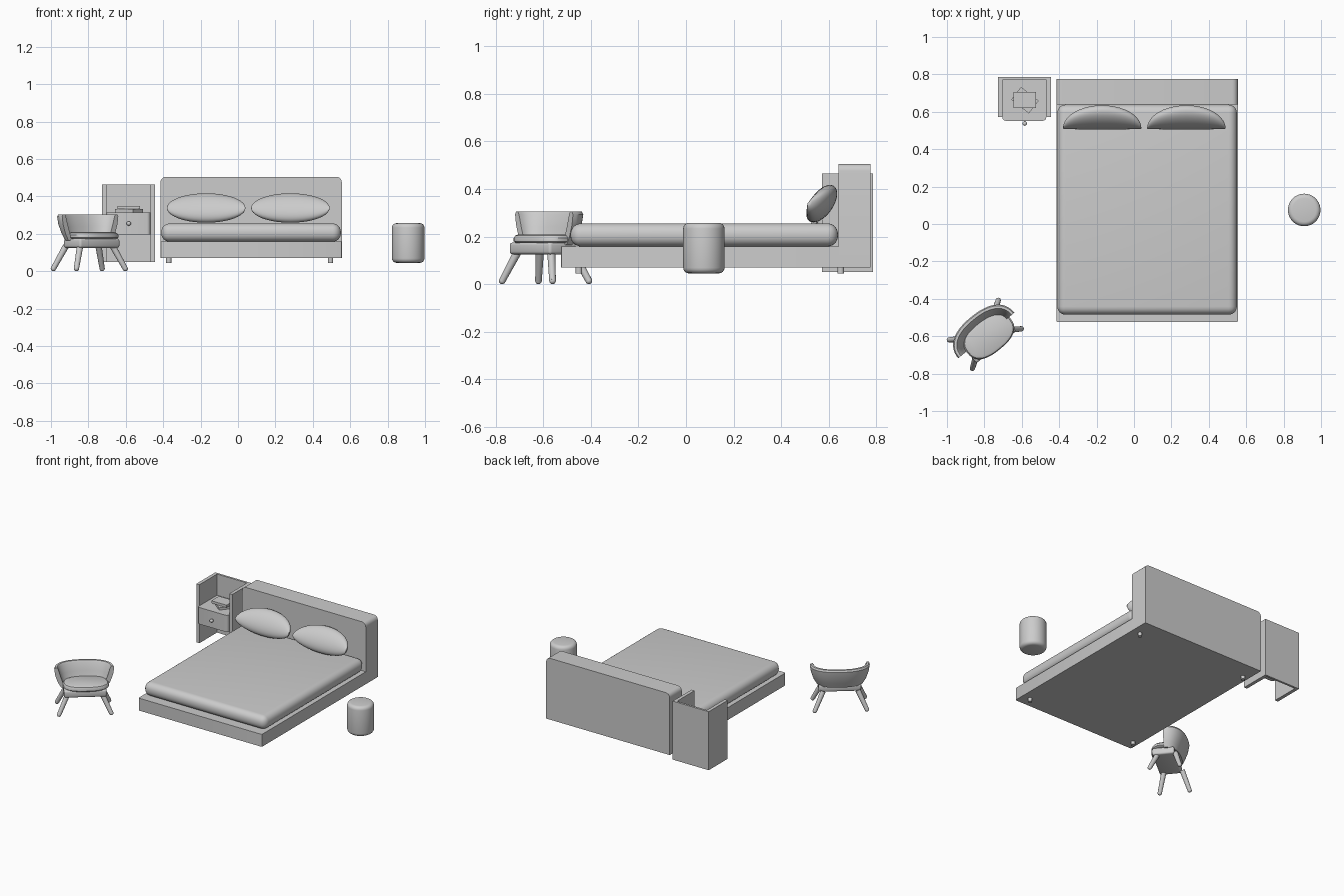
import bpy, bmesh, math
from mathutils import Vector, Matrix

if "Cube" in bpy.data.objects:
    bpy.data.objects.remove(bpy.data.objects["Cube"])

grey = bpy.data.materials.new("plain_grey")
grey.diffuse_color = (0.604, 0.604, 0.604, 1)
grey.use_nodes = True
grey.node_tree.nodes["Principled BSDF"].inputs["Base Color"].default_value = grey.diffuse_color


def finish(name, bm, smooth=True):
    bmesh.ops.recalc_face_normals(bm, faces=bm.faces)
    me = bpy.data.meshes.new(name)
    bm.to_mesh(me)
    bm.free()
    me.materials.append(grey)
    ob = bpy.data.objects.new(name, me)
    bpy.context.collection.objects.link(ob)
    if smooth:
        bpy.ops.object.select_all(action='DESELECT')
        bpy.context.view_layer.objects.active = ob
        ob.select_set(True)
        bpy.ops.object.shade_smooth_by_angle(angle=math.radians(35))
    return ob


def box(name, lo, hi, bevel=0, segs=3, pick=None, matrix=None):
    """Box between two corners; pick chooses which edges are rounded."""
    bm = bmesh.new()
    bmesh.ops.create_cube(bm, size=1)
    for v in bm.verts:
        v.co = Vector([(a + b) / 2 + c * (b - a) for a, b, c in zip(lo, hi, v.co)])
    if bevel:
        edges = [e for e in bm.edges if pick is None or pick(*[v.co for v in e.verts])]
        bmesh.ops.bevel(bm, geom=edges, offset=bevel, segments=segs, profile=0.5, affect='EDGES')
    if matrix:
        bm.transform(matrix)
    return finish(name, bm, bevel > 0)


def rod(name, a, b, r1, r2, sides=20, bevel=0):
    """Round bar from a to b, optionally with rounded rims."""
    a, b = Vector(a), Vector(b)
    bm = bmesh.new()
    bmesh.ops.create_cone(bm, cap_ends=True, segments=sides, radius1=r1, radius2=r2, depth=(b - a).length)
    if bevel:
        rims = [e for e in bm.edges if abs(e.verts[0].co.z - e.verts[1].co.z) < 1e-5]
        bmesh.ops.bevel(bm, geom=rims, offset=bevel, segments=4, profile=0.5, affect='EDGES')
    rot = (b - a).to_track_quat('Z', 'Y').to_matrix().to_4x4()
    bm.transform(Matrix.Translation((a + b) / 2) @ rot)
    return finish(name, bm)


def ball(name, centre, radii, matrix=None):
    bm = bmesh.new()
    bmesh.ops.create_uvsphere(bm, u_segments=32, v_segments=16, radius=1)
    bm.transform(Matrix.Translation(centre) @ Matrix.Diagonal((*radii, 1)))
    if matrix:
        bm.transform(matrix)
    return finish(name, bm)


# --- Bed ---
box("bed_base", (-0.415, -0.525, 0.07), (0.555, 0.64, 0.158), 0.008, 2,
    lambda a, b: min(a.y, b.y) < -0.5 and abs(a.z - b.z) > 0.01)
box("headboard", (-0.415, 0.64, 0.07), (0.555, 0.775, 0.505), 0.03, 5,
    lambda a, b: min(a.z, b.z) > 0.4 and abs(a.y - b.y) > 0.05)
box("mattress", (-0.41, -0.485, 0.158), (0.55, 0.638, 0.255), 0.044, 6)
for x in (-0.37, 0.495):
    for y in (-0.45, 0.65):
        rod("bed_foot", (x, y, 0.045), (x, y, 0.075), 0.014, 0.014)

# --- Pillows: leaning cushions with their ends pulled forward ---
tilt = math.radians(35)
for px in (-0.17, 0.28):
    bm = bmesh.new()
    bmesh.ops.create_uvsphere(bm, u_segments=32, v_segments=20, radius=1)
    bm.transform(Matrix.Rotation(math.pi / 2, 4, 'Y'))
    for v in bm.verts:
        s = math.sqrt(max(0, 1 - v.co.x ** 2))
        y, z = v.co.y * 0.048, v.co.z * 0.09
        v.co = Vector((px + v.co.x * 0.21,
                       0.57 - 0.06 * (1 - s) + y * math.cos(tilt) + z * math.sin(tilt),
                       0.338 - y * math.sin(tilt) + z * math.cos(tilt)))
    finish("pillow", bm)

# --- Nightstand ---
box("nightstand_back", (-0.728, 0.77, 0.05), (-0.445, 0.785, 0.465))
for x in (-0.728, -0.469):
    box("nightstand_side", (x, 0.572, 0.05), (x + 0.024, 0.77, 0.465))
box("nightstand_drawer", (-0.704, 0.552, 0.197), (-0.469, 0.77, 0.315), 0.018, 4,
    lambda a, b: max(a.y, b.y) < 0.6 and abs(a.z - b.z) > 0.05)
ball("drawer_knob", (-0.584, 0.537, 0.255), (0.012, 0.012, 0.012))
rod("knob_stem", (-0.584, 0.537, 0.255), (-0.584, 0.555, 0.255), 0.005, 0.005, 12)
for z, angle in ((0.315, -38), (0.333, 0)):
    box("book", (-0.06, -0.043, 0), (0.06, 0.043, 0.017),
        matrix=Matrix.Translation((-0.583, 0.662, z)) @ Matrix.Rotation(math.radians(angle), 4, 'Z'))

# --- Round stool ---
rod("stool", (0.91, 0.075, 0.045), (0.91, 0.075, 0.257), 0.087, 0.087, 40, 0.024)

# --- Armchair, built facing -y then turned ---
place = Matrix.Translation((-0.795, -0.59, 0)) @ Matrix.Rotation(math.radians(39), 4, 'Z')
box("chair_seat_frame", (-0.135, -0.09, 0.125), (0.14, 0.055, 0.175), 0.012, 3, matrix=place)
for sx in (-1, 1):
    for sy in (-1, 1):
        foot = place @ Vector((sx * 0.168, sy * 0.098, 0.014))
        top = place @ Vector((sx * 0.112, sy * 0.06, 0.135))
        rod("chair_leg", foot, top, 0.014, 0.017)
        ball("chair_foot", foot, (0.014, 0.014, 0.014))

# Seat cushion: rounded oval outline with soft rims
bm = bmesh.new()
rings = []
for z, k in ((0.172, 0.92), (0.18, 1), (0.194, 1), (0.204, 0.95), (0.209, 0.84)):
    ring = []
    for i in range(40):
        t = 2 * math.pi * i / 40
        c, s = math.cos(t), math.sin(t)
        ring.append(bm.verts.new((0.01 + 0.148 * k * math.copysign(abs(c) ** 0.8, c),
                                  -0.018 + 0.093 * k * math.copysign(abs(s) ** 0.8, s), z)))
    rings.append(ring)
for a, b in zip(rings, rings[1:]):
    for i in range(40):
        bm.faces.new((a[i], a[i - 1], b[i - 1], b[i]))
bm.faces.new(rings[0])
bm.faces.new(rings[-1])
bm.transform(place)
finish("chair_cushion", bm)

# Wraparound backrest: flared section swept along a half oval
section = [(0.15, 0.085, 0.165), (0.17, 0.1, 0.2), (0.187, 0.12, 0.25), (0.193, 0.128, 0.292),
           (0.187, 0.122, 0.304), (0.174, 0.108, 0.304), (0.167, 0.1, 0.292),
           (0.152, 0.085, 0.24), (0.135, 0.07, 0.19), (0.125, 0.06, 0.165)]
bm = bmesh.new()
loops = []
for i in range(33):
    t = math.pi * i / 32
    c, s = math.cos(t), math.sin(t)
    loops.append([bm.verts.new((rx * math.copysign(abs(c) ** 0.85, c), -0.008 + ry * s ** 0.85 if s > 1e-6 else -0.008, z))
                  for rx, ry, z in section])
for a, b in zip(loops, loops[1:]):
    for j in range(len(section)):
        bm.faces.new((a[j], a[j - 1], b[j - 1], b[j]))
bm.faces.new(loops[0])
bm.faces.new(loops[-1])
bm.transform(place)
finish("chair_backrest", bm)
